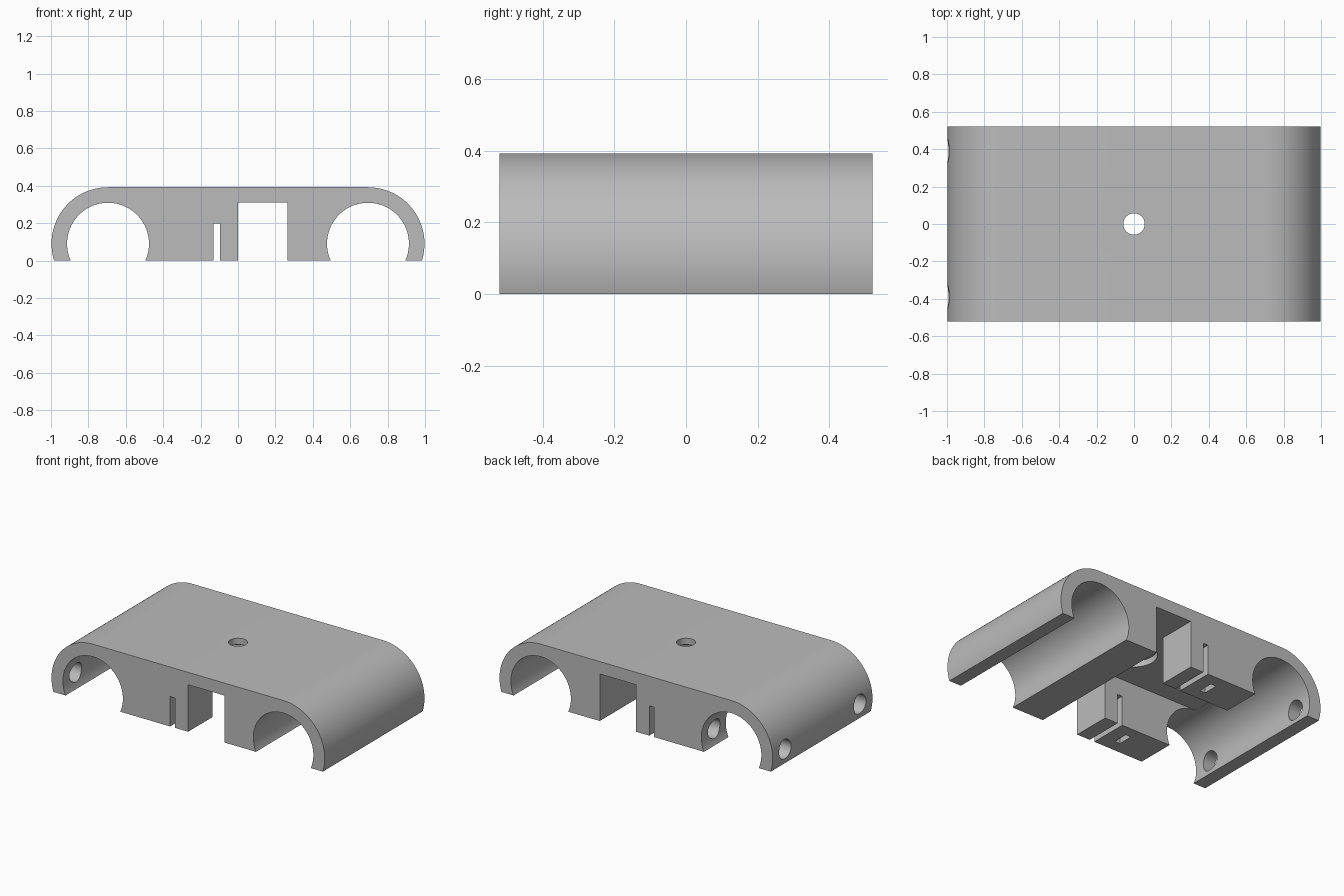
import bpy, bmesh
from math import cos, sin, asin, pi
from mathutils import Matrix, Vector

if "Cube" in bpy.data.objects:
    bpy.data.objects.remove(bpy.data.objects["Cube"], do_unlink=True)

# Main dimensions
DEPTH = 1.04
TOP = 0.392
AXIS_X, AXIS_Z = 0.695, 0.09
SHELL_R = TOP - AXIS_Z
BORE_R = 0.219
CEILING = 0.31

grey = bpy.data.materials.new("plain_grey")
grey.use_nodes = True
grey.diffuse_color = (0.5, 0.5, 0.5, 1)
grey.node_tree.nodes["Principled BSDF"].inputs["Base Color"].default_value = (0.5, 0.5, 0.5, 1)


def make_object(name, bm):
    bmesh.ops.recalc_face_normals(bm, faces=bm.faces)
    mesh = bpy.data.meshes.new(name)
    bm.to_mesh(mesh)
    bm.free()
    mesh.materials.append(grey)
    obj = bpy.data.objects.new(name, mesh)
    bpy.context.collection.objects.link(obj)
    return obj


def box(name, x, y, z):
    """Box from (min, max) pairs on each axis."""
    bm = bmesh.new()
    bmesh.ops.create_cube(bm, size=1)
    for v in bm.verts:
        v.co = Vector(r[0] if c < 0 else r[1] for c, r in zip(v.co, (x, y, z)))
    return make_object(name, bm)


def rod(name, radius, start, end, segments=64):
    """Cylinder between two points."""
    a, b = Vector(start), Vector(end)
    bm = bmesh.new()
    turn = (b - a).to_track_quat('Z', 'Y').to_matrix().to_4x4()
    bmesh.ops.create_cone(bm, cap_ends=True, segments=segments, radius1=radius, radius2=radius,
                          depth=(b - a).length, matrix=Matrix.Translation((a + b) / 2) @ turn)
    return make_object(name, bm)


# Shell: rounded end arcs joined by a flat top, extruded front to back
low = -asin(AXIS_Z / SHELL_R)
steps = 48
arc = [low + (pi / 2 - low) * i / steps for i in range(steps + 1)]
right_end = [(AXIS_X + SHELL_R * cos(a), AXIS_Z + SHELL_R * sin(a)) for a in arc]
outline = right_end + [(-x, z) for x, z in reversed(right_end)]
bm = bmesh.new()
face = bm.faces.new([bm.verts.new((x, -DEPTH / 2, z)) for x, z in outline])
ext = bmesh.ops.extrude_face_region(bm, geom=[face])
bmesh.ops.translate(bm, vec=(0, DEPTH, 0), verts=[v for v in ext["geom"] if isinstance(v, bmesh.types.BMVert)])
body = make_object("holder_body", bm)

cutters = []
# Long bores, open at the bottom
for side in (-1, 1):
    cutters.append(rod("bore_cutter", BORE_R, (side * AXIS_X, -1, AXIS_Z), (side * AXIS_X, 1, AXIS_Z), 96))
# Square channel, cross gap between the clamp blocks, and clamp slit
cutters.append(box("channel_cutter", (0, 0.265), (-1, 1), (-0.2, CEILING)))
cutters.append(box("gap_cutter", (-AXIS_X, 0.1), (-0.265, 0.265), (-0.2, CEILING)))
cutters.append(box("slit_cutter", (-0.132, -0.096), (-1, 1), (-0.2, 0.197)))
# Screw hole through the top with a recess underneath
cutters.append(rod("top_hole_cutter", 0.057, (0, 0, 0.2), (0, 0, 0.6)))
cutters.append(rod("recess_cutter", 0.138, (0, 0, 0.2), (0, 0, 0.35)))
# Side screw holes and the nut pockets below them
for y in (-0.39, 0.39):
    cutters.append(rod("side_hole_cutter", 0.063, (-1.2, y, 0.1), (-0.36, y, 0.1)))
    cutters.append(box("pocket_cutter", (-0.26, -0.222), (y - 0.05, y + 0.05), (-0.2, 0.17)))

for cutter in cutters:
    cutter.hide_render = True
    mod = body.modifiers.new(cutter.name, 'BOOLEAN')
    mod.operation = 'DIFFERENCE'
    mod.solver = 'EXACT'
    mod.object = cutter

# Bake the cuts and drop the cutters
bpy.context.view_layer.update()
solid = bpy.data.meshes.new_from_object(body.evaluated_get(bpy.context.evaluated_depsgraph_get()))
body.modifiers.clear()
body.data = solid
solid.name = "holder_body"
solid.materials.clear()
solid.materials.append(grey)
for poly in solid.polygons:
    poly.material_index = 0
for cutter in cutters:
    bpy.data.objects.remove(cutter, do_unlink=True)

bpy.ops.object.select_all(action='DESELECT')
body.select_set(True)
bpy.context.view_layer.objects.active = body
bpy.ops.object.shade_smooth_by_angle(angle=pi / 6)
